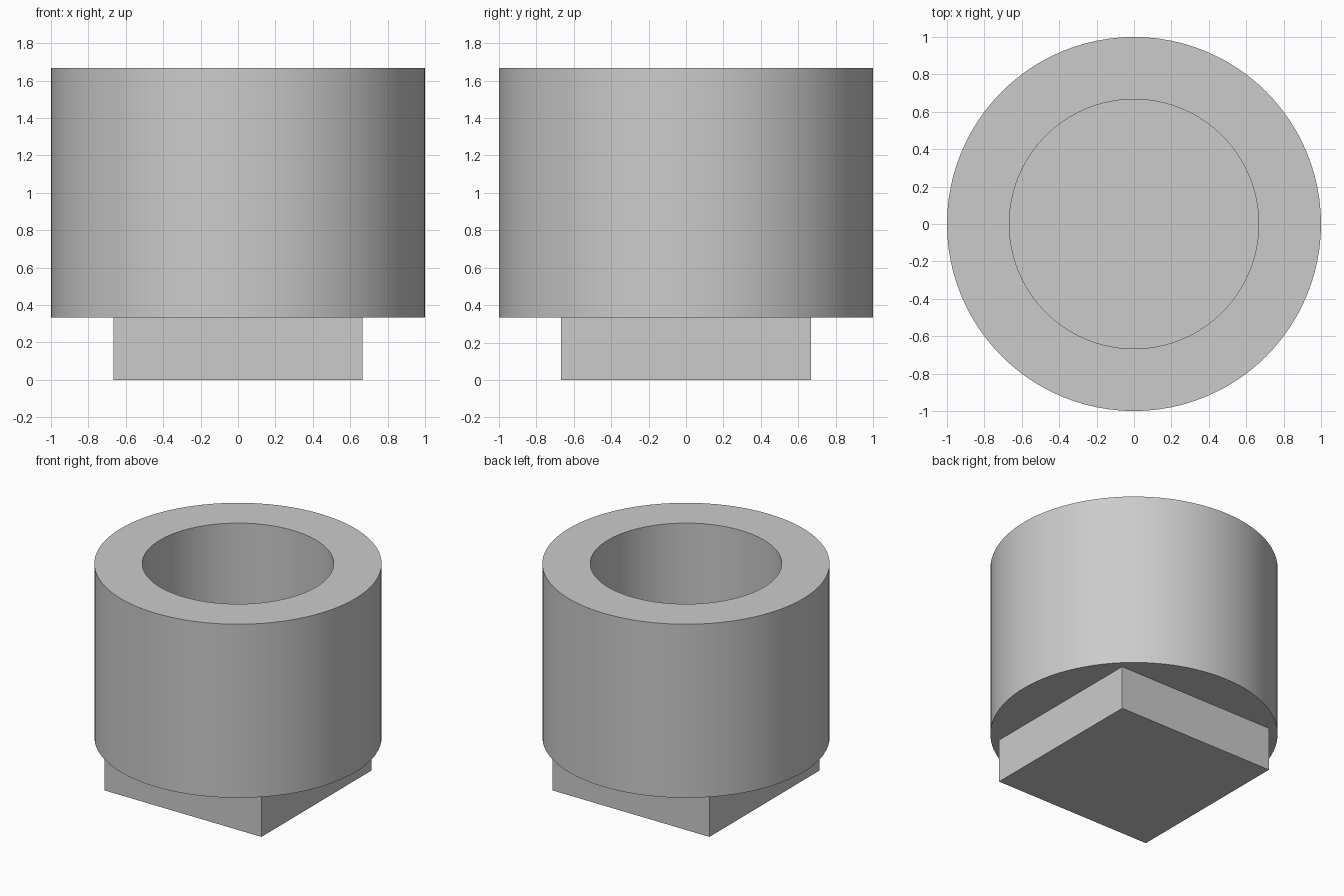
import bpy, bmesh, math

if "Cube" in bpy.data.objects:
    bpy.data.objects.remove(bpy.data.objects["Cube"])

OUTER, BORE = 1.0, 2 / 3
BASE, TOP = 1 / 3, 5 / 3
SEGMENTS = 96

grey = bpy.data.materials.new("plain grey")
grey.use_nodes = True
colour = (0.6, 0.6, 0.6, 1)
grey.diffuse_color = colour
grey.node_tree.nodes["Principled BSDF"].inputs["Base Color"].default_value = colour


def add_part(name, bm):
    bmesh.ops.recalc_face_normals(bm, faces=bm.faces)
    mesh = bpy.data.meshes.new(name)
    bm.to_mesh(mesh)
    bm.free()
    mesh.materials.append(grey)
    part = bpy.data.objects.new(name, mesh)
    bpy.context.collection.objects.link(part)
    return part


# Thick-walled round sleeve: a rectangular section spun about the axis
bm = bmesh.new()
section = [(BORE, BASE), (OUTER, BASE), (OUTER, TOP), (BORE, TOP)]
corners = [bm.verts.new((r, 0, z)) for r, z in section]
edges = [bm.edges.new((corners[i], corners[(i + 1) % 4])) for i in range(4)]
bmesh.ops.spin(bm, geom=corners + edges, cent=(0, 0, 0), axis=(0, 0, 1),
               angle=math.tau, steps=SEGMENTS, use_merge=True)
bmesh.ops.remove_doubles(bm, verts=bm.verts, dist=0.0001)
sleeve = add_part("round_sleeve", bm)
bpy.ops.object.select_all(action="DESELECT")
sleeve.select_set(True)
bpy.context.view_layer.objects.active = sleeve
bpy.ops.object.shade_smooth_by_angle(angle=math.radians(30))

# Square block below, closing the bore with its top face
bm = bmesh.new()
bmesh.ops.create_cube(bm, size=1)
bmesh.ops.scale(bm, vec=(2 * BORE, 2 * BORE, BASE), verts=bm.verts)
bmesh.ops.translate(bm, vec=(0, 0, BASE / 2), verts=bm.verts)
add_part("square_foot", bm)
